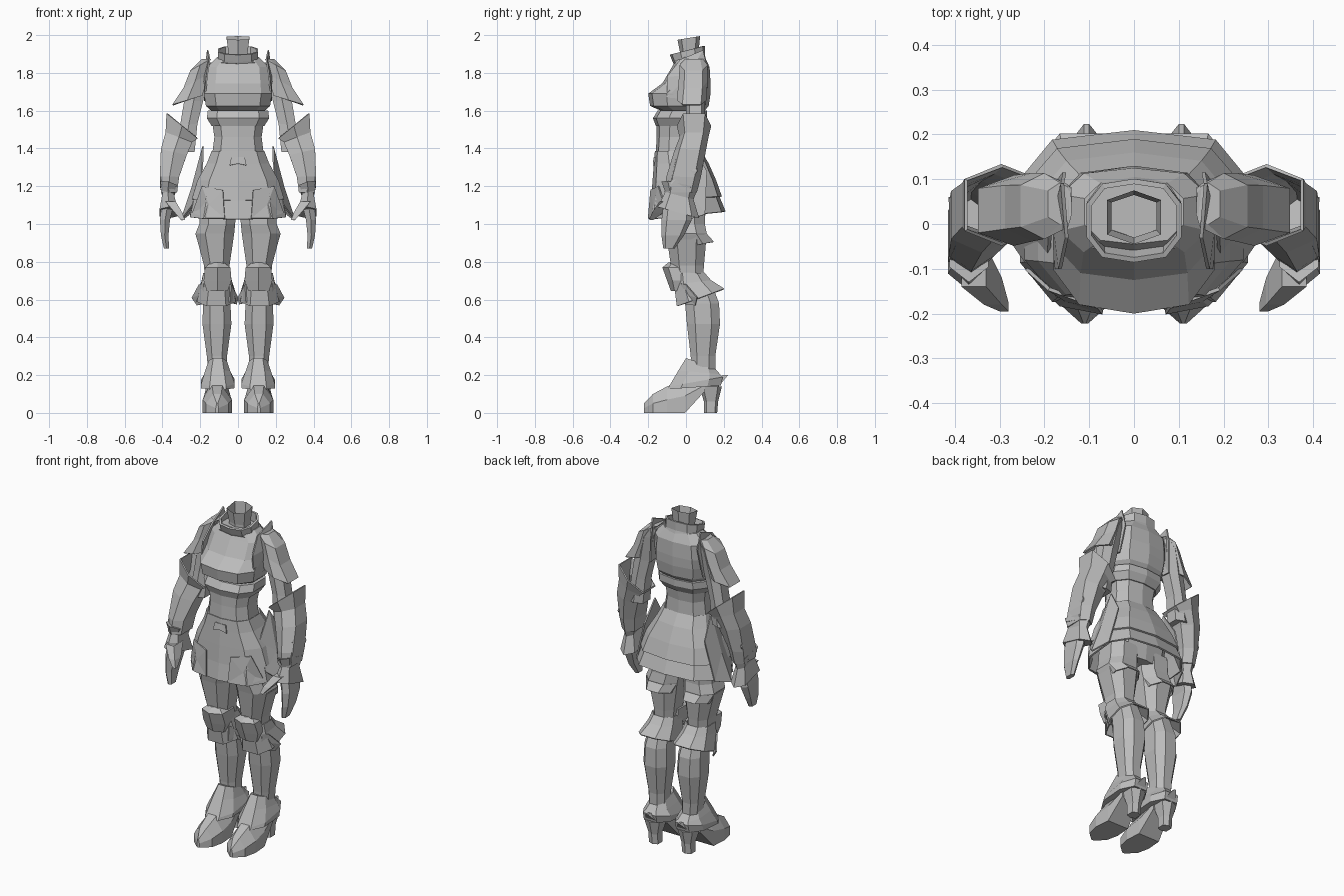
import bpy, bmesh, math
from mathutils import Vector

steel = bpy.data.materials.new("grey_steel")
steel.diffuse_color = (0.5, 0.5, 0.5, 1)


def finish(name, bm, mirror, thick=0):
    bmesh.ops.recalc_face_normals(bm, faces=bm.faces)
    me = bpy.data.meshes.new(name)
    bm.to_mesh(me)
    bm.free()
    me.materials.append(steel)
    ob = bpy.data.objects.new(name, me)
    bpy.context.collection.objects.link(ob)
    if thick:
        s = ob.modifiers.new("thickness", 'SOLIDIFY')
        s.thickness, s.offset = thick, 0
    if mirror:
        ob.modifiers.new("mirror", 'MIRROR')
    return ob


def loft(name, rings, n=8, mirror=False, caps=(True, True), power=0.8, thick=0):
    """rings: x0, x1, y0, y1, z, rise along x, rise along y"""
    bm = bmesh.new()
    loops = []
    for r in rings:
        x0, x1, y0, y1, z = r[:5]
        tx, ty = (tuple(r[5:]) + (0, 0))[:2]
        loop = []
        for i in range(n):
            a = 2 * math.pi * (i + 0.5) / n
            c, s = math.cos(a), math.sin(a)
            # normalise so that the flats reach the given extents
            k = math.cos(math.pi / n)
            u = math.copysign(min(1, abs(c) / k) ** power, c)
            v = math.copysign(min(1, abs(s) / k) ** power, s)
            loop.append(bm.verts.new(((x0 + x1) / 2 + u * (x1 - x0) / 2,
                                      (y0 + y1) / 2 + v * (y1 - y0) / 2,
                                      z + tx * u / 2 + ty * v / 2)))
        loops.append(loop)
    for a, b in zip(loops, loops[1:]):
        for i in range(n):
            j = (i + 1) % n
            bm.faces.new((a[i], a[j], b[j], b[i]))
    if caps[0]:
        bm.faces.new(loops[0])
    if caps[1]:
        bm.faces.new(loops[-1])
    return finish(name, bm, mirror, thick)


def plate(name, pts, bulge=(0, 0, 0), thick=0.008):
    """Folded armour plate, fanned about a raised centre, mirrored."""
    bm = bmesh.new()
    vs = [bm.verts.new(p) for p in pts]
    mid = sum((Vector(p) for p in pts), Vector()) / len(pts) + Vector(bulge)
    m = bm.verts.new(mid)
    for i in range(len(vs)):
        bm.faces.new((vs[i], vs[(i + 1) % len(vs)], m))
    return finish(name, bm, True, thick)


# neck and standing collar
loft("neck", [(-.05, .05, -.03, .07, 1.82), (-.05, .05, -.03, .065, 1.9),
              (-.06, .06, -.045, .075, 1.985, 0, .02)], 6, caps=(True, False))
loft("collar", [(-.13, .13, -.06, .105, 1.85), (-.10, .10, -.065, .095, 1.875, 0, .03),
                (-.10, .10, -.08, .095, 1.92, 0, .045)], 10, caps=(False, False), thick=.012)

# torso
loft("chest", [(-.13, .13, -.11, .09, 1.59), (-.17, .17, -.19, .12, 1.625),
               (-.18, .18, -.20, .13, 1.69), (-.175, .175, -.125, .13, 1.745),
               (-.165, .165, -.075, .125, 1.83), (-.11, .11, -.045, .10, 1.885)], 10)
loft("under_chest_band", [(-.14, .14, -.16, .085, 1.52), (-.165, .165, -.175, .11, 1.56),
                          (-.16, .16, -.15, .11, 1.60)], 10)
loft("waist", [(-.18, .18, -.16, .12, 1.28), (-.135, .135, -.16, .075, 1.38),
               (-.125, .125, -.155, .07, 1.46), (-.14, .14, -.155, .085, 1.56)], 10)
plate("belt_tab", [(0, -.166, 1.355), (.035, -.166, 1.355), (.045, -.172, 1.31), (0, -.172, 1.32)])

# two-tier skirt
loft("skirt_hem", [(-.25, .25, -.19, .205, 1.045, 0, .04), (-.225, .225, -.172, .17, 1.15),
                   (-.20, .20, -.16, .15, 1.22)], 10, caps=(False, False), power=.68, thick=.01)
loft("skirt_upper", [(-.24, .24, -.18, .185, 1.135, 0, .02), (-.21, .21, -.172, .155, 1.23),
                     (-.16, .16, -.165, .115, 1.32), (-.135, .135, -.16, .075, 1.385)],
     10, caps=(False, False), power=.72, thick=.01)
loft("hips", [(-.16, .16, -.1, .1, 1.03), (-.19, .19, -.14, .12, 1.2)], 10)
plate("front_skirt_plate", [(.08, -.185, 1.18), (.19, -.145, 1.2), (.24, -.10, 1.06),
                            (.165, -.18, 1.03), (.07, -.198, 1.03)], (.003, -.008, 0))
plate("hip_plate", [(.185, .03, 1.41), (.19, -.07, 1.26), (.24, -.085, 1.1), (.30, .0, 1.02),
                    (.26, .1, 1.05), (.2, .11, 1.28)], (.015, 0, 0))

# arms, shoulder armour
loft("upper_arm", [(.23, .33, -.01, .10, 1.38), (.215, .305, 0, .10, 1.53),
                   (.185, .285, 0, .10, 1.65), (.155, .25, -.01, .11, 1.80),
                   (.14, .2, .0, .1, 1.855)], 6, True)
loft("shoulder_guard", [(.19, .345, -.045, .105, 1.655, -.05), (.17, .285, -.035, .11, 1.755, -.07),
                        (.15, .25, -.03, .11, 1.84, -.06), (.14, .19, 0, .09, 1.87)],
     6, True, (False, True), thick=.008)
plate("shoulder_fin", [(.16, .09, 1.92), (.155, .115, 1.82), (.175, .09, 1.65), (.175, -.1, 1.67),
                       (.165, -.1, 1.78), (.15, -.03, 1.87)], (.015, 0, 0))

# gauntlets and hands
loft("gauntlet", [(.325, .405, -.11, .055, 1.17), (.315, .41, -.10, .075, 1.25),
                  (.275, .405, -.06, .10, 1.38, .03), (.245, .38, -.03, .115, 1.46, .05),
                  (.215, .375, -.045, .13, 1.52, .13)], 6, True, (True, False), thick=.008)
plate("gauntlet_ridge", [(.375, .03, 1.43), (.395, -.05, 1.36), (.41, -.085, 1.2),
                         (.405, -.01, 1.18), (.41, .06, 1.28)], (.008, 0, 0))
loft("wrist_cuff", [(.32, .415, -.15, .07, 1.06, 0, -.06), (.34, .40, -.11, .04, 1.15, 0, -.04),
                    (.325, .412, -.13, .06, 1.205, .02, -.04)], 6, True)
loft("hand", [(.365, .392, -.12, -.06, .87), (.368, .408, -.13, -.01, .94),
              (.36, .413, -.13, .03, 1.02), (.34, .405, -.12, .03, 1.1)], 6, True)
loft("thumb", [(.28, .30, -.195, -.175, 1.02), (.295, .335, -.18, -.12, 1.06),
               (.33, .385, -.14, -.05, 1.12)], 4, True)

# legs
loft("thigh", [(.05, .175, -.06, .09, .70), (.045, .18, -.08, .095, .78),
               (.02, .225, -.105, .11, .95), (.015, .205, -.115, .10, 1.0),
               (.01, .20, -.11, .10, 1.1)], 8, True)
loft("thigh_band", [(.045, .20, -.08, .145, .885, 0, .04), (.025, .222, -.10, .11, .945)],
     8, True, (False, False), thick=.006)
loft("knee_guard", [(.055, .165, -.08, .03, .645), (.035, .182, -.10, .06, .70),
                    (.04, .175, -.125, .05, .77), (.075, .145, -.095, .04, .795)], 6, True)
loft("knee_flare", [(.015, .215, -.045, .20, .61, 0, .09), (.035, .19, -.06, .13, .69, 0, .02),
                    (.045, .18, -.055, .095, .74)], 8, True, (False, False), thick=.008)
plate("knee_wing", [(.18, -.03, .685), (.205, .0, .68), (.243, .06, .61), (.215, .05, .57),
                    (.17, -.03, .58)])
plate("inner_knee_wing", [(.04, -.03, .68), (.0, .05, .61), (.01, .05, .575), (.045, -.03, .585)])
loft("shin", [(.06, .155, .03, .155, .18), (.058, .165, .025, .155, .3),
              (.035, .188, .005, .18, .47), (.04, .185, -.005, .175, .58),
              (.055, .17, -.03, .13, .7)], 8, True)

# boots: ankle guard, foot and heel
loft("ankle_guard", [(.02, .195, -.10, .185, .135, 0, .02), (.018, .195, -.09, .195, .165, 0, .05),
                     (.04, .175, -.04, .18, .215, 0, -.02), (.06, .155, .0, .15, .265, 0, -.05)],
     8, True)
loft("heel_spur", [(.10, .112, .195, .223, .2), (.065, .145, .12, .18, .15),
                   (.085, .135, .1, .16, .12)], 4, True)
loft("heel", [(.08, .14, .095, .165, 0), (.08, .14, .095, .17, .06),
              (.06, .16, .07, .19, .14)], 6, True)

# foot swept from pointed toe to instep: y, half width, sole height, top height
bm = bmesh.new()
prev = None
for y, w, lo, hi in ((-.222, .008, 0, .05), (-.175, .06, 0, .10), (-.10, .077, 0, .14),
                     (-.005, .07, 0, .18), (.10, .055, .115, .18)):
    ring = [bm.verts.new((.11 + sx * w, y, z)) for sx, z in
            ((-1, lo), (1, lo), (1, lo + (hi - lo) * .5), (.35, hi), (-.35, hi), (-1, lo + (hi - lo) * .5))]
    if prev:
        for i in range(6):
            j = (i + 1) % 6
            bm.faces.new((prev[i], prev[j], ring[j], ring[i]))
    else:
        bm.faces.new(ring)
    prev = ring
bm.faces.new(prev)
finish("foot", bm, True)
